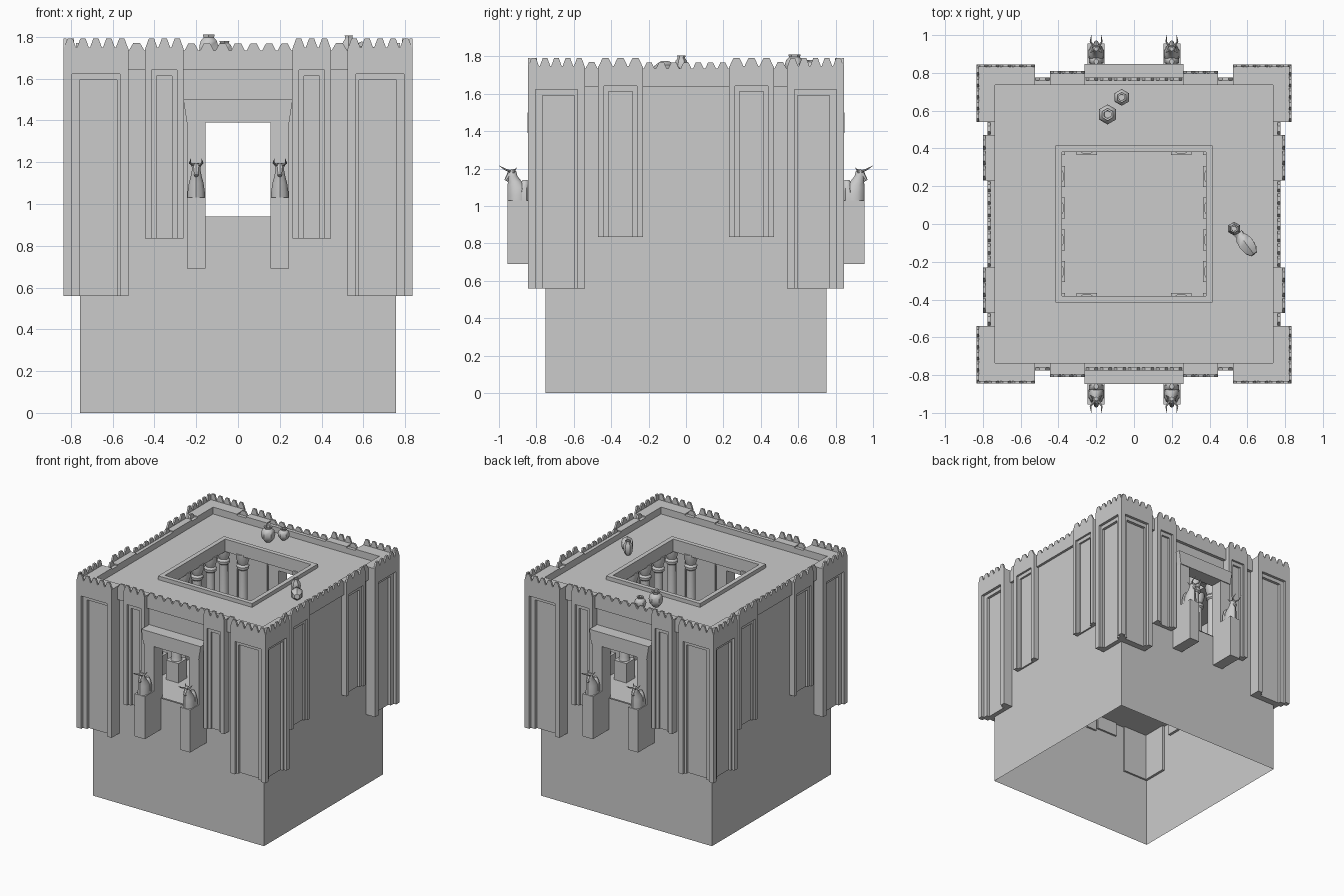
import bpy, bmesh, math
from mathutils import Vector, Matrix

if "Cube" in bpy.data.objects:
    bpy.data.objects.remove(bpy.data.objects["Cube"])


def finish(name, bm, smooth=None):
    bmesh.ops.recalc_face_normals(bm, faces=bm.faces)
    me = bpy.data.meshes.new(name)
    bm.to_mesh(me)
    bm.free()
    ob = bpy.data.objects.new(name, me)
    bpy.context.collection.objects.link(ob)
    if smooth:
        bpy.context.view_layer.objects.active = ob
        ob.select_set(True)
        bpy.ops.object.shade_smooth_by_angle(angle=math.radians(smooth))
        ob.select_set(False)
    return ob


def face_pt(u, d, z, k):
    # facade coordinates: u along the wall, d outwards; k = 0 front, 1 right, 2 back, 3 left
    x, y = u, -d
    for _ in range(k):
        x, y = -y, x
    return Vector((x, y, z))


def prism(bm, pts, d0, d1, k):
    a = [bm.verts.new(face_pt(u, d0, z, k)) for u, z in pts]
    b = [bm.verts.new(face_pt(u, d1, z, k)) for u, z in pts]
    n = len(pts)
    bm.faces.new(a)
    bm.faces.new(b[::-1])
    for i in range(n):
        j = (i + 1) % n
        bm.faces.new((a[i], b[i], b[j], a[j]))


def rect(u0, u1, z0, z1):
    return [(u0, z0), (u1, z0), (u1, z1), (u0, z1)]


def arch(u0, u1, z0, z1, m, top):
    # frame that is open at the bottom
    return [(u0, z0), (u0 + m, z0), (u0 + m, top), (u1 - m, top), (u1 - m, z0), (u1, z0), (u1, z1), (u0, z1)]


def box(bm, x0, x1, y0, y1, z0, z1):
    prism(bm, rect(x0, x1, z0, z1), -y0, -y1, 0)


def loft(bm, rings, n):
    # rings: (centre, half width x, half width y), horizontal polygons
    loops = []
    for c, rx, ry in rings:
        loops.append([bm.verts.new((c[0] + rx * math.cos(math.tau * (i + .5) / n),
                                    c[1] + ry * math.sin(math.tau * (i + .5) / n), c[2])) for i in range(n)])
    for a, b in zip(loops, loops[1:]):
        for i in range(n):
            j = (i + 1) % n
            bm.faces.new((a[i], a[j], b[j], b[i]))
    bm.faces.new(loops[0][::-1])
    bm.faces.new(loops[-1])


def spike(bm, p, q, r1, r2, n=6):
    p, q = Vector(p), Vector(q)
    m = Matrix.Translation((p + q) / 2) @ (q - p).to_track_quat('Z', 'Y').to_matrix().to_4x4()
    bmesh.ops.create_cone(bm, cap_ends=True, segments=n, radius1=r1, radius2=r2, depth=(q - p).length, matrix=m)


# outer wall shell, open below, with doorways front and back
bm = bmesh.new()
for k in range(4):
    d, w = (.75, .755) if k % 2 == 0 else (.755, .75)
    if k % 2 == 0:
        outline = rect(-w, -.155, 0, 1.69), rect(.155, w, 0, 1.69), rect(-.155, .155, 0, .94), rect(-.155, .155, 1.39, 1.69)
    else:
        outline = (rect(-w, w, 0, 1.69),)
    for r in outline:
        bm.faces.new([bm.verts.new(face_pt(u, d, z, k)) for u, z in r])
bmesh.ops.remove_doubles(bm, verts=bm.verts, dist=.001)
finish("walls", bm)

# court floor
bm = bmesh.new()
bm.faces.new([bm.verts.new((x, y, .945)) for x, y in ((-.755, -.75), (.755, -.75), (.755, .75), (-.755, .75))])
finish("court_floor", bm)


def ring(name, ox, oy, i, z0, z1):
    b = bmesh.new()
    for s in (-1, 1):
        box(b, -ox, ox, s * i, s * oy, z0, z1)
        box(b, s * i, s * ox, -i, i, z0, z1)
    return finish(name, b)


# roof slab, raised kerb round the opening, wall-top band
ring("roof", .75, .745, .385, 1.625, 1.69)
ring("roof_kerb", .415, .415, .38, 1.62, 1.72)
ring("cornice_band", .775, .775, .735, 1.64, 1.735)

# stepped pilasters with nested recesses, and pointed merlons
pil, mer = bmesh.new(), bmesh.new()


def merlons(u0, u1, n, z, h, d, k):
    p = (u1 - u0) / n
    pts = [(u0, z - .01)]
    for i in range(n):
        a = u0 + i * p
        pts += [(a + .04 * p, z), (a + .3 * p, z + h), (a + .7 * p, z + h), (a + .96 * p, z)]
    pts.append((u1, z - .01))
    prism(mer, pts, d - .014, d, k)


def pilaster(u0, u1, z0, top, m1, m2, d, step, k, trim, n):
    prism(pil, rect(u0 + trim[0] * 2 * step, u1 - trim[1] * 2 * step, z0, 1.745), .735, d - 2 * step, k)
    prism(pil, arch(u0 + trim[0] * step, u1 - trim[1] * step, z0, 1.745, m2, top - .03), d - 2 * step, d - step, k)
    prism(pil, arch(u0, u1, z0, 1.745, m1, top), d - step, d, k)
    merlons(u0, u1, n, 1.748, .044, d, k)


for k in range(4):
    front = k % 2 == 0
    c0, c1, cd = (.525, .835, .845) if front else (.54, .845, .835)
    m0, m1, md = (.26, .445, .81) if front else (.23, .47, .80)
    pilaster(c0, c1, .56, 1.622, .04, .055, cd, .022, k, (0, 1), 5)
    pilaster(-c1, -c0, .56, 1.622, .04, .055, cd, .022, k, (1, 0), 5)
    for a, b in ((m0, m1), (-m1, -m0)):
        pilaster(a, b, .835, 1.642, .032, .055, md, .016, k, (0, 0), 3)
        g0, g1 = (m1, c0) if a > 0 else (-c0, -m1)
        merlons(g0, g1, 1, 1.735, .035, .775, k)
    merlons(-m0, m0, 7, 1.732, .036, .775, k)
finish("pilasters", pil)
finish("merlons", mer)

# door surrounds with flared lintel and statue pedestals
door, ped = bmesh.new(), bmesh.new()
for k in (0, 2):
    prism(door, [(-.245, 1.39), (.245, 1.39), (.262, 1.5), (-.262, 1.5)], .735, .847, k)
    for s in (-1, 1):
        prism(door, rect(s * .155, s * .245, .81, 1.39), .735, .84, k)
        prism(ped, rect(s * .155, s * .245, .69, 1.03), .75, .955, k)
finish("door_surrounds", door)
finish("pedestals", ped)

# horned animal statues on the pedestals
for k in (0, 2):
    for s in (-1, 1):
        bm = bmesh.new()
        loft(bm, [((0, -.9, 1.03), .044, .055), ((0, -.9, 1.06), .043, .055), ((0, -.903, 1.1), .037, .052),
                  ((0, -.915, 1.13), .028, .037), ((0, -.928, 1.16), .022, .027), ((0, -.928, 1.185), .021, .02),
                  ((0, -.926, 1.197), .011, .01)], 10)
        loft(bm, [((0, -.865, 1.03), .042, .03), ((0, -.865, 1.08), .041, .03), ((0, -.862, 1.12), .028, .024),
                  ((0, -.86, 1.14), .012, .014)], 8)
        spike(bm, (0, -.93, 1.185), (0, -.962, 1.135), .02, .011, 8)
        for t in (-1, 1):
            spike(bm, (t * .014, -.925, 1.18), (t * .032, -.905, 1.205), .009, .001)
            spike(bm, (t * .012, -.94, 1.185), (t * .03, -.965, 1.195), .007, .005)
            spike(bm, (t * .03, -.965, 1.195), (t * .026, -1.0, 1.216), .005, .001)
        bmesh.ops.translate(bm, verts=bm.verts, vec=(s * .2, 0, 0))
        if k:
            bmesh.ops.rotate(bm, verts=bm.verts, cent=(0, 0, 0), matrix=Matrix.Rotation(math.pi, 3, 'Z'))
        finish("animal_statue", bm, 40)

# court columns on square plinths
spots = [(s * .42, -.42 + .168 * i) for s in (-1, 1) for i in range(6)]
spots += [(s * .25, t * .42) for s in (-1, 1) for t in (-1, 1)]
cols, plinths = bmesh.new(), bmesh.new()
for x, y in spots:
    box(plinths, x - .055, x + .055, y - .055, y + .055, .945, 1.1)
    loft(cols, [((x, y, z), r, r) for z, r in ((1.1, .042), (1.13, .036), (1.5, .033), (1.51, .045), (1.53, .047),
                                               (1.545, .036), (1.59, .05), (1.63, .052))], 12)
finish("columns", cols, 35)
finish("column_plinths", plinths)

# clay jars on the roof: profile as (radius, height) fractions, last step turns into the mouth
shape = ((.45, 0), (.85, .2), (1, .5), (.85, .75), (.55, .88), (.62, 1), (.4, 1), (.38, .85))


def jar(r, h, mat):
    b = bmesh.new()
    loft(b, [((0, 0, z * h), q * r, q * r) for q, z in shape], 6)
    bmesh.ops.transform(b, matrix=mat, verts=b.verts)
    finish("roof_jar", b, 50)


jar(.053, .12, Matrix.Translation((-.14, .58, 1.69)))
jar(.044, .09, Matrix.Translation((-.065, .67, 1.69)))
jar(.036, .115, Matrix.Translation((.53, -.025, 1.69)))
lying = Vector((-.09, .12, -.015)).to_track_quat('Z', 'Y').to_matrix().to_4x4()
jar(.047, .14, Matrix.Translation((.635, -.16, 1.737)) @ lying)
